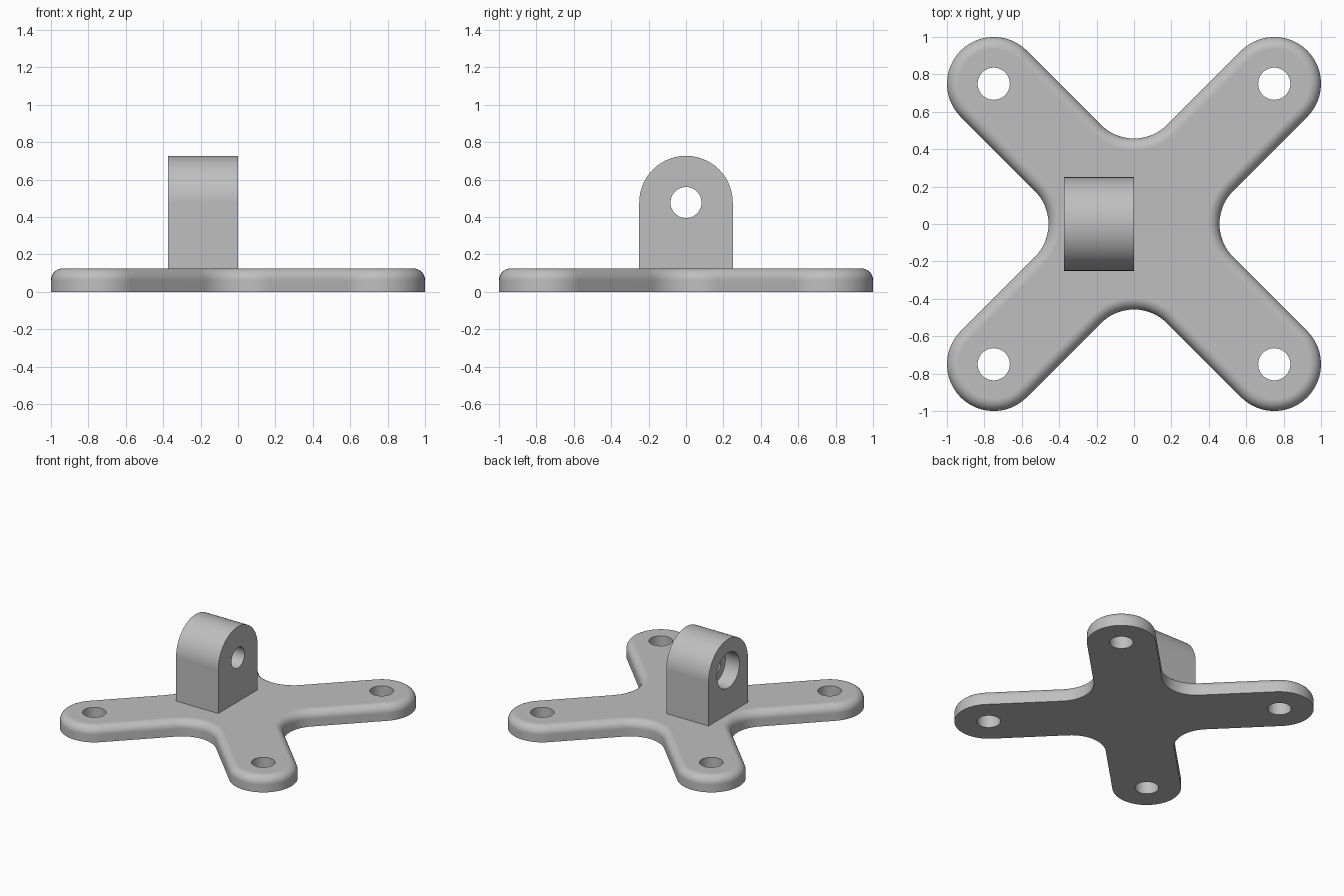
import bpy, bmesh, math
from mathutils import Matrix, Vector

if "Cube" in bpy.data.objects:
    bpy.data.objects.remove(bpy.data.objects["Cube"])

THICK, ROUND = 0.125, 0.0625       # base plate height and top edge radius
ARM, TIP = 0.25, 0.75              # arm half width and tip centre
LUG_Z, LUG_LEN = 0.477, 0.375      # lug bore height and lug length

grey = bpy.data.materials.new("light_grey")
grey.diffuse_color = (0.52, 0.52, 0.52, 1)
grey.use_nodes = True
grey.node_tree.nodes["Principled BSDF"].inputs["Base Color"].default_value = grey.diffuse_color


def arc(cx, cy, r, a0, a1, n):
    """Points on an arc, angles in degrees."""
    angles = [math.radians(a0 + (a1 - a0) * i / n) for i in range(n + 1)]
    return [Vector((cx + r * math.cos(a), cy + r * math.sin(a))) for a in angles]


def loft(name, rings):
    """Closed solid through a stack of matching rings."""
    bm = bmesh.new()
    loops = [[bm.verts.new(p) for p in ring] for ring in rings]
    n = len(loops[0])
    for lo, hi in zip(loops, loops[1:]):
        for i in range(n):
            j = (i + 1) % n
            bm.faces.new((lo[i], lo[j], hi[j], hi[i]))
    bm.faces.new(loops[0][::-1])
    bm.faces.new(loops[-1])
    bmesh.ops.recalc_face_normals(bm, faces=bm.faces)
    mesh = bpy.data.meshes.new(name)
    bm.to_mesh(mesh)
    bm.free()
    obj = bpy.data.objects.new(name, mesh)
    mesh.materials.append(grey)
    bpy.context.collection.objects.link(obj)
    return obj


def rod(axis, centre, r, a, b, n=48):
    """Cylinder cutter along z or x, from a to b."""
    pts = arc(centre[0], centre[1], r, 0, 360 - 360 / n, n - 1)
    if axis == "z":
        return loft("cutter", [[(p.x, p.y, t) for p in pts] for t in (a, b)])
    return loft("cutter", [[(t, p.x, p.y) for p in pts] for t in (a, b)])


def finish(obj, cutters):
    """Cut the holes, then smooth the curved faces."""
    bpy.ops.object.select_all(action="DESELECT")
    bpy.context.view_layer.objects.active = obj
    obj.select_set(True)
    for cutter in cutters:
        mod = obj.modifiers.new("hole", "BOOLEAN")
        mod.operation, mod.solver, mod.object = "DIFFERENCE", "EXACT", cutter
        bpy.ops.object.modifier_apply(modifier=mod.name)
        bpy.data.objects.remove(cutter)
    bpy.ops.object.shade_smooth_by_angle(angle=math.radians(30))
    mod = obj.modifiers.new("flat_normals", "WEIGHTED_NORMAL")
    mod.keep_sharp = True


def cross_outline(d):
    """Four-armed outline moved inwards by d."""
    quarter = arc(TIP, TIP, ARM - d, -45, 135, 24)
    quarter += arc(0, 2 * ARM * math.sqrt(2), ARM + d, -45, -135, 16)
    return [Matrix.Rotation(k * math.pi / 2, 2) @ p for k in range(4) for p in quarter]


# Cross-shaped base with a rounded top edge
steps = [(0, 0)]
for i in range(9):
    a = math.pi / 2 * i / 8
    steps.append((ROUND * (1 - math.cos(a)), THICK - ROUND + ROUND * math.sin(a)))
base = loft("cross_base", [[(p.x, p.y, z) for p in cross_outline(d)] for d, z in steps])
finish(base, [rod("z", (x, y), 0.086, -0.1, 0.3)
              for x in (-TIP, TIP) for y in (-TIP, TIP)])

# Upright lug with a round top and a stepped bore
profile = [Vector((-ARM, THICK - 0.005)), Vector((ARM, THICK - 0.005))]
profile += arc(0, LUG_Z, ARM, 0, 180, 48)
lug = loft("hinge_lug", [[(x, p.x, p.y) for p in profile] for x in (-LUG_LEN, 0)])
finish(lug, [rod("x", (0, LUG_Z), 0.083, -0.6, 0.2),
             rod("x", (0, LUG_Z), 0.142, -0.6, -LUG_LEN + 0.125)])
